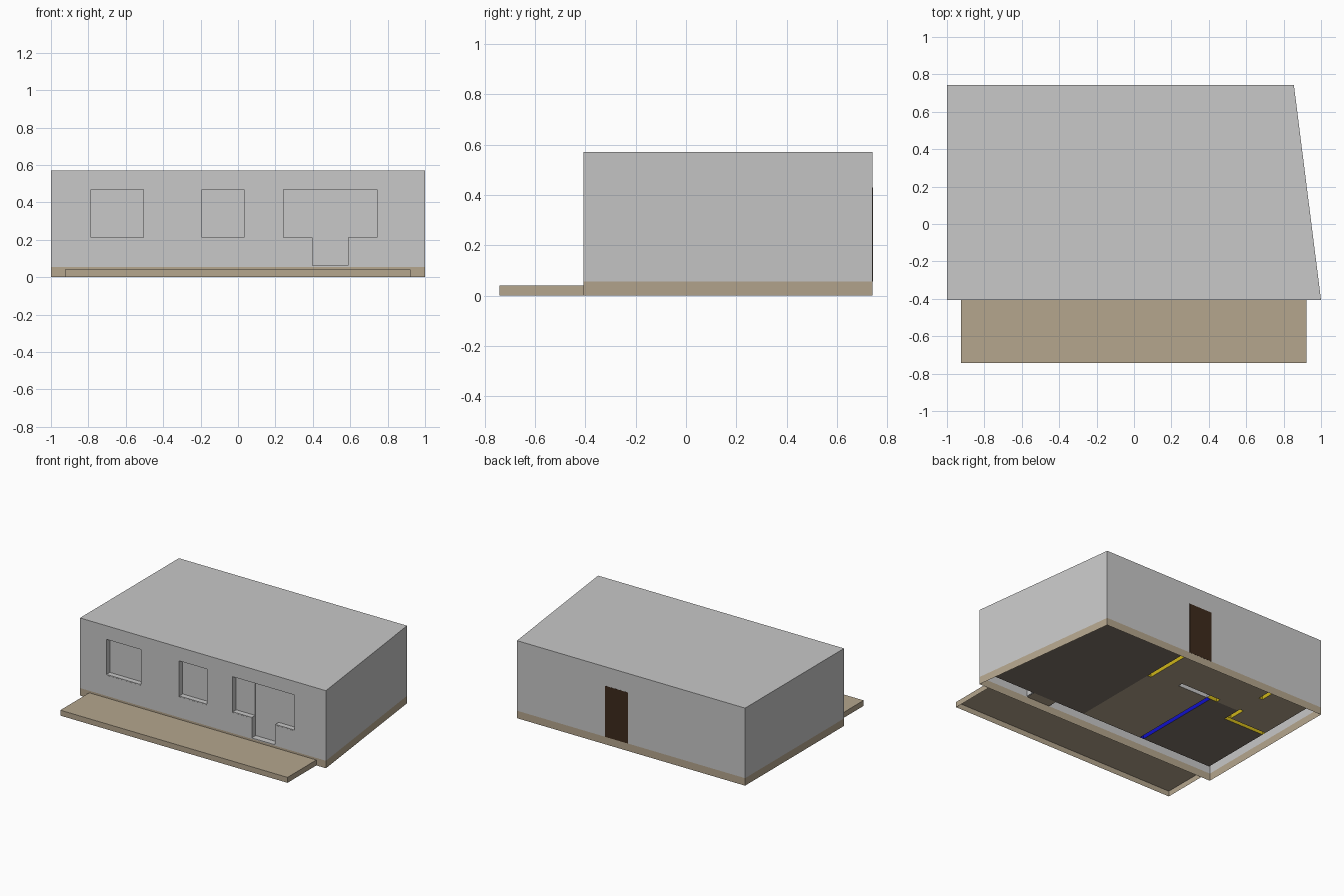
import bpy, bmesh

if "Cube" in bpy.data.objects:
    bpy.data.objects.remove(bpy.data.objects["Cube"])

FRONT, BACK = -0.407, 0.742
Z0, TOP = 0.055, 0.57          # floor level, roof level
OUTER = [(-1, FRONT), (1, FRONT), (0.855, BACK), (-1, BACK)]
INNER = [(-0.935, -0.337), (0.925, -0.337), (0.80, 0.68), (-0.935, 0.68)]


def material(name, rgb):
    m = bpy.data.materials.new(name)
    m.diffuse_color = (*rgb, 1)
    m.use_nodes = True
    m.node_tree.nodes["Principled BSDF"].inputs["Base Color"].default_value = m.diffuse_color
    return m


GREY = material("wall_grey", (0.578, 0.578, 0.578))
TAN = material("paving_tan", (0.462, 0.381, 0.270))
WOOD = material("floor_brown", (0.22, 0.18, 0.147))
DARK = material("door_dark_brown", (0.047, 0.024, 0.012))
BLUE = material("partition_blue", (0.005, 0.005, 0.6))
YELLOW = material("partition_yellow", (0.62, 0.46, 0.01))


def make(name, faces, mat):
    """Object from a list of quads / polygons given as point lists."""
    bm = bmesh.new()
    for f in faces:
        bm.faces.new([bm.verts.new(p) for p in f])
    bmesh.ops.remove_doubles(bm, verts=bm.verts, dist=1e-5)
    me = bpy.data.meshes.new(name)
    bm.to_mesh(me)
    bm.free()
    me.materials.append(mat)
    ob = bpy.data.objects.new(name, me)
    bpy.context.collection.objects.link(ob)
    return ob


def flat(pts, z):
    return [(x, y, z) for x, y in pts]


def rect(x0, x1, y0, y1):
    return [(x0, y0), (x1, y0), (x1, y1), (x0, y1)]


def sides(pts, z0, z1, skip=()):
    n = len(pts)
    return [[(*pts[i], z0), (*pts[(i + 1) % n], z0), (*pts[(i + 1) % n], z1), (*pts[i], z1)]
            for i in range(n) if i not in skip]


def box(name, x0, x1, y0, y1, z0, z1, mat):
    r = rect(x0, x1, y0, y1)
    return make(name, sides(r, z0, z1) + [flat(r, z1), flat(r[::-1], z0)], mat)


# plinth and terrace, both open underneath
make("plinth", sides(OUTER, 0, Z0), TAN)
patio = rect(-0.925, 0.922, -0.742, FRONT)
make("terrace", sides(patio, 0, 0.04) + [flat(patio, 0.04)], TAN)

# outer walls with roof; the front is made separately with its openings
make("walls_and_roof", sides(OUTER, Z0, TOP, skip=(0,)) + [flat(OUTER, TOP)], GREY)
make("inner_wall_lining", [f[::-1] for f in sides(INNER, Z0, TOP - 0.01)], GREY)

# front wall as a grid of cells, some of them open
xs = [-1, -0.785, -0.505, -0.193, 0.032, 0.242, 0.397, 0.587, 0.744, 1]
zs = [Z0, 0.062, 0.206, 0.47, TOP]
OPEN = {(1, 2), (3, 2), (5, 2), (6, 2), (7, 2), (6, 1)}
wall, reveal, panes = [], [], []
for i in range(len(xs) - 1):
    for j in range(len(zs) - 1):
        x0, x1, z0, z1 = xs[i], xs[i + 1], zs[j], zs[j + 1]
        if (i, j) not in OPEN:
            wall.append([(x0, FRONT, z0), (x1, FRONT, z0), (x1, FRONT, z1), (x0, FRONT, z1)])
            continue
        d = FRONT + (0.046 if i == 6 else 0.04)     # door sits a touch deeper
        panes.append([(x0, d, z0), (x1, d, z0), (x1, d, z1), (x0, d, z1)])
        for di, dj, a, b in ((-1, 0, (x0, z0), (x0, z1)), (1, 0, (x1, z1), (x1, z0)),
                             (0, -1, (x1, z0), (x0, z0)), (0, 1, (x0, z1), (x1, z1))):
            nb = (i + di, j + dj)
            if nb not in OPEN or nb[0] != i:
                # full reveal at a wall edge, short step between door and windows
                y = FRONT if nb not in OPEN else FRONT + 0.04
                e = FRONT + 0.046 if nb in OPEN else d
                reveal.append([(a[0], y, a[1]), (a[0], e, a[1]), (b[0], e, b[1]), (b[0], y, b[1])])
make("front_wall", wall, GREY)
make("window_reveals", reveal, GREY)
make("window_and_door_panes", panes, GREY)
for i in (1, 3, 5, 7):
    box("window_sill", xs[i], xs[i + 1], FRONT + 0.001, FRONT + 0.04, 0.206, 0.212, GREY)

# back door plate
box("back_door", -0.048, 0.139, BACK - 0.003, BACK + 0.001, Z0, 0.43, DARK)

# floors by room, with gaps where the hollow walls stand
living = [(0.155, -0.337), INNER[1], INNER[2], (0.155, 0.68)]
make("living_room_floor", [flat(living[::-1], Z0)], WOOD)
bedroom = [rect(-0.935, -0.365, -0.337, 0.215), rect(-0.605, -0.365, 0.215, 0.355)]
make("bedroom_floor", [flat(r[::-1], Z0) for r in bedroom], WOOD)
hall = [
    rect(-0.335, 0.125, -0.337, 0.355), rect(0.125, 0.155, -0.337, 0.325),
    rect(-0.09, 0.125, 0.355, 0.68), rect(-0.605, -0.09, 0.39, 0.68),
    rect(-0.605, -0.42, 0.355, 0.39), rect(-0.635, -0.605, 0.376, 0.572),
    rect(-0.935, -0.635, 0.245, 0.68), rect(0.397, 0.587, FRONT, -0.337),
]
make("hall_and_bathroom_floor", [flat(r[::-1], Z0) for r in hall], TAN)

# hollow partitions, open at the bottom
for name, r, mat in (
        ("bedroom_partition", (-0.365, -0.335, -0.337, 0.355), BLUE),
        ("corridor_partition", (-0.335, -0.09, 0.355, 0.39), GREY),
        ("bedroom_corner_partition", (-0.42, -0.335, 0.355, 0.39), YELLOW),
        ("living_partition", (0.125, 0.155, 0.325, 0.68), YELLOW),
        ("bathroom_front_partition", (-0.935, -0.605, 0.215, 0.245), YELLOW),
        ("bathroom_side_partition", (-0.635, -0.605, 0.245, 0.376), YELLOW),
        ("bathroom_rear_partition", (-0.635, -0.605, 0.572, 0.68), YELLOW)):
    make(name, sides(rect(*r), Z0, TOP - 0.02), mat)
